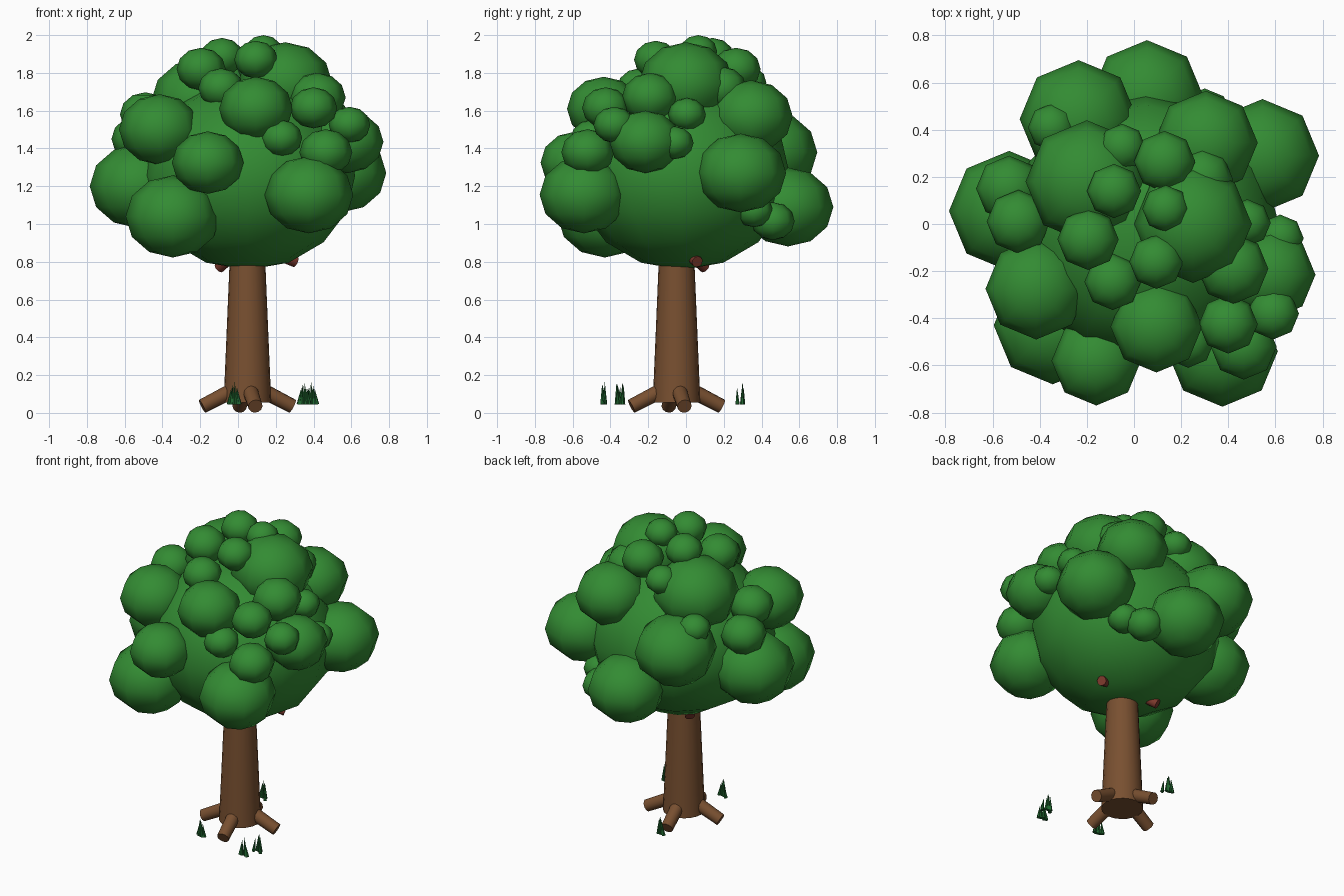
import bpy, math, random
from mathutils import Vector

random.seed(4)


def material(name, rgb):
    m = bpy.data.materials.new(name)
    m.diffuse_color = (*rgb, 1)
    return m


BARK = material("bark_brown", (0.19, 0.08, 0.03))
TWIG = material("reddish_twig", (0.2, 0.04, 0.025))
LEAF = material("leaf_green", (0.033, 0.26, 0.033))
GRASS = material("grass_green", (0.015, 0.14, 0.03))


def finish(name, mat, angle):
    ob = bpy.context.object
    ob.name = name
    ob.data.materials.append(mat)
    bpy.ops.object.shade_smooth_by_angle(angle=math.radians(angle))
    return ob


def rod(name, a, b, r1, r2, mat, sides=12):
    """Tapered round bar from point a to point b."""
    a, b = Vector(a), Vector(b)
    d = b - a
    bpy.ops.mesh.primitive_cone_add(vertices=sides, radius1=r1, radius2=r2, depth=d.length,
                                    location=(a + b) / 2,
                                    rotation=d.to_track_quat('Z', 'Y').to_euler())
    return finish(name, mat, 50)


def puff(name, x, y, z, r, segments=8, rings=6, squash=0.87):
    """Slightly flattened low-poly leaf ball."""
    bpy.ops.mesh.primitive_uv_sphere_add(segments=segments, ring_count=rings,
                                         radius=r, location=(x, y, z))
    bpy.context.object.scale.z = squash
    return finish(name, LEAF, 80)


# trunk
TX, TY = 0.05, -0.05
rod("trunk", (TX, TY, 0.055), (TX, TY, 1.0), 0.126, 0.086, BARK, 20)

# four roots sloping down and outwards
for i in range(4):
    t = math.radians(10 + 90 * i)
    c, s = math.cos(t), math.sin(t)
    rod(f"root_{i + 1}", (TX + 0.05 * c, TY + 0.05 * s, 0.133),
        (TX + 0.243 * c, TY + 0.243 * s, 0.035), 0.042, 0.038, BARK)

# twig ends just showing under the crown
rod("twig_1", (TX, TY, 0.9), (0.305, 0.06, 0.8), 0.03, 0.03, TWIG, 10)
rod("twig_2", (TX, TY, 0.9), (-0.10, 0.10, 0.77), 0.03, 0.03, TWIG, 10)

# crown core
puff("crown_core", 0.05, -0.02, 1.257, 0.57, 12, 8, 0.877)

# big leaf balls: x, y, z, radius
big = [
    (0.055, 0.54, 1.09, 0.24), (-0.235, 0.445, 1.38, 0.25), (0.545, 0.29, 1.27, 0.24),
    (0.305, 0.345, 1.57, 0.22), (-0.53, 0.055, 1.20, 0.255), (-0.415, -0.275, 1.50, 0.215),
    (-0.345, -0.43, 1.04, 0.25), (-0.16, -0.58, 1.325, 0.19), (0.095, -0.435, 1.61, 0.195),
    (0.375, -0.54, 1.155, 0.235), (0.58, -0.215, 1.435, 0.19), (0.25, 0.0, 1.745, 0.25),
    (-0.20, 0.18, 1.65, 0.26),
]
# small leaf balls
small = [
    (-0.53, 0.15, 1.45, 0.14), (-0.49, 0.01, 1.58, 0.135), (0.40, -0.425, 1.615, 0.125),
    (0.42, -0.19, 1.67, 0.15), (0.62, -0.06, 1.43, 0.10), (0.59, -0.38, 1.525, 0.11),
    (0.465, -0.52, 1.38, 0.14), (0.23, -0.50, 1.455, 0.11), (-0.35, 0.41, 1.54, 0.10),
    (0.13, 0.265, 1.82, 0.13), (-0.05, 0.325, 1.75, 0.10), (-0.085, 0.14, 1.885, 0.115),
    (0.135, 0.065, 1.913, 0.10), (0.095, -0.16, 1.87, 0.115), (-0.195, -0.065, 1.82, 0.13),
    (-0.09, -0.245, 1.72, 0.12), (0.29, 0.19, 1.72, 0.13), (0.48, 0.005, 1.58, 0.10),
    (0.30, 0.46, 1.015, 0.115), (0.38, 0.36, 1.07, 0.10),
]
for i, p in enumerate(big):
    puff(f"big_leaf_ball_{i + 1}", *p)
for i, p in enumerate(small):
    puff(f"small_leaf_ball_{i + 1}", *p)

# grass tufts, each a cluster of thin blades
for i, (x, y) in enumerate([(0.35, -0.425), (0.39, -0.35), (-0.02, -0.35), (-0.02, 0.285)]):
    for k in range(5):
        dx = (k - 2) * 0.014
        dy = random.uniform(-0.02, 0.02)
        rod(f"grass_{i + 1}_blade_{k + 1}", (x + dx, y + dy, 0.045),
            (x + dx * 0.5, y + dy * 1.2, 0.165 - 0.015 * abs(k - 2)), 0.012, 0.0, GRASS, 6)
